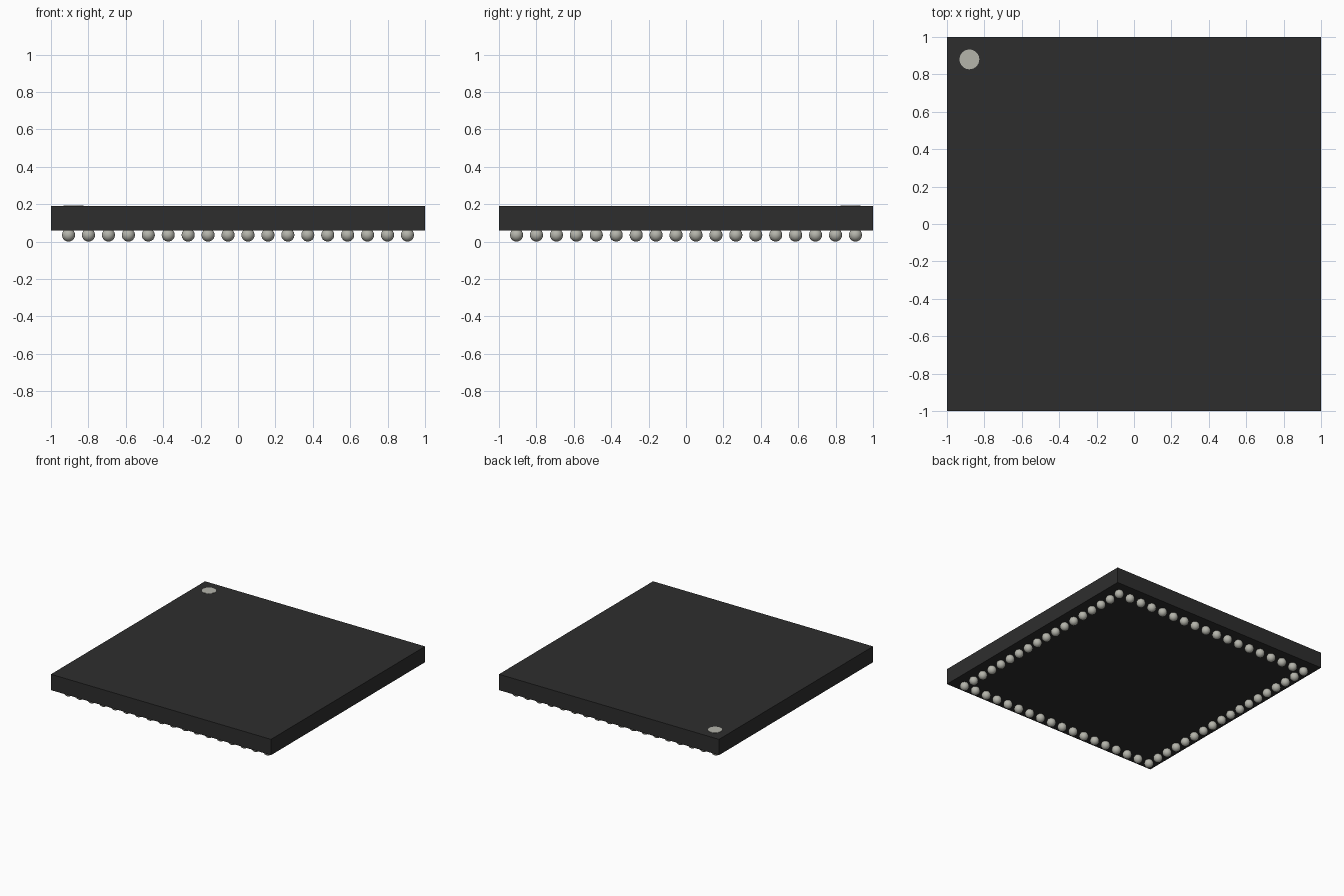
import bpy
import bmesh
from mathutils import Matrix

cube = bpy.data.objects.get("Cube")
if cube:
    bpy.data.objects.remove(cube, do_unlink=True)

BODY_BOTTOM, BODY_TOP = 0.06, 0.19
BALL_RADIUS = 0.035
BALLS_PER_SIDE, BALL_EDGE = 18, 0.906


def make_material(name, rgb):
    mat = bpy.data.materials.new(name)
    mat.use_nodes = True
    mat.diffuse_color = (*rgb, 1)
    bsdf = next(n for n in mat.node_tree.nodes if n.type == 'BSDF_PRINCIPLED')
    bsdf.inputs["Base Color"].default_value = (*rgb, 1)
    return mat


def make_object(name, bm, mat, smooth=False):
    mesh = bpy.data.meshes.new(name)
    for face in bm.faces:
        face.smooth = smooth
    bm.to_mesh(mesh)
    bm.free()
    mesh.materials.append(mat)
    obj = bpy.data.objects.new(name, mesh)
    bpy.context.collection.objects.link(obj)
    return obj


black = make_material("black_resin", (0.027, 0.027, 0.027))
silver = make_material("solder_silver", (0.46, 0.46, 0.41))

# Flat square package body
bm = bmesh.new()
bmesh.ops.create_cube(bm, size=1, matrix=Matrix.Translation((0, 0, (BODY_BOTTOM + BODY_TOP) / 2))
                      @ Matrix.Diagonal((2, 2, BODY_TOP - BODY_BOTTOM, 1)))
make_object("package_body", bm, black)

# Round orientation mark on the back right corner of the top
bm = bmesh.new()
bmesh.ops.create_cone(bm, cap_ends=True, segments=32, radius1=0.053, radius2=0.053, depth=0.004,
                      matrix=Matrix.Translation((-0.88, 0.88, BODY_TOP)))
make_object("corner_mark", bm, silver)

# Single ring of solder balls under the rim
bm = bmesh.new()
last = BALLS_PER_SIDE - 1
for i in range(BALLS_PER_SIDE):
    for j in range(BALLS_PER_SIDE):
        if i in (0, last) or j in (0, last):
            x = BALL_EDGE * (2 * i / last - 1)
            y = BALL_EDGE * (2 * j / last - 1)
            bmesh.ops.create_uvsphere(bm, u_segments=24, v_segments=14, radius=BALL_RADIUS,
                                      matrix=Matrix.Translation((x, y, BALL_RADIUS)))
make_object("solder_balls", bm, silver, smooth=True)
